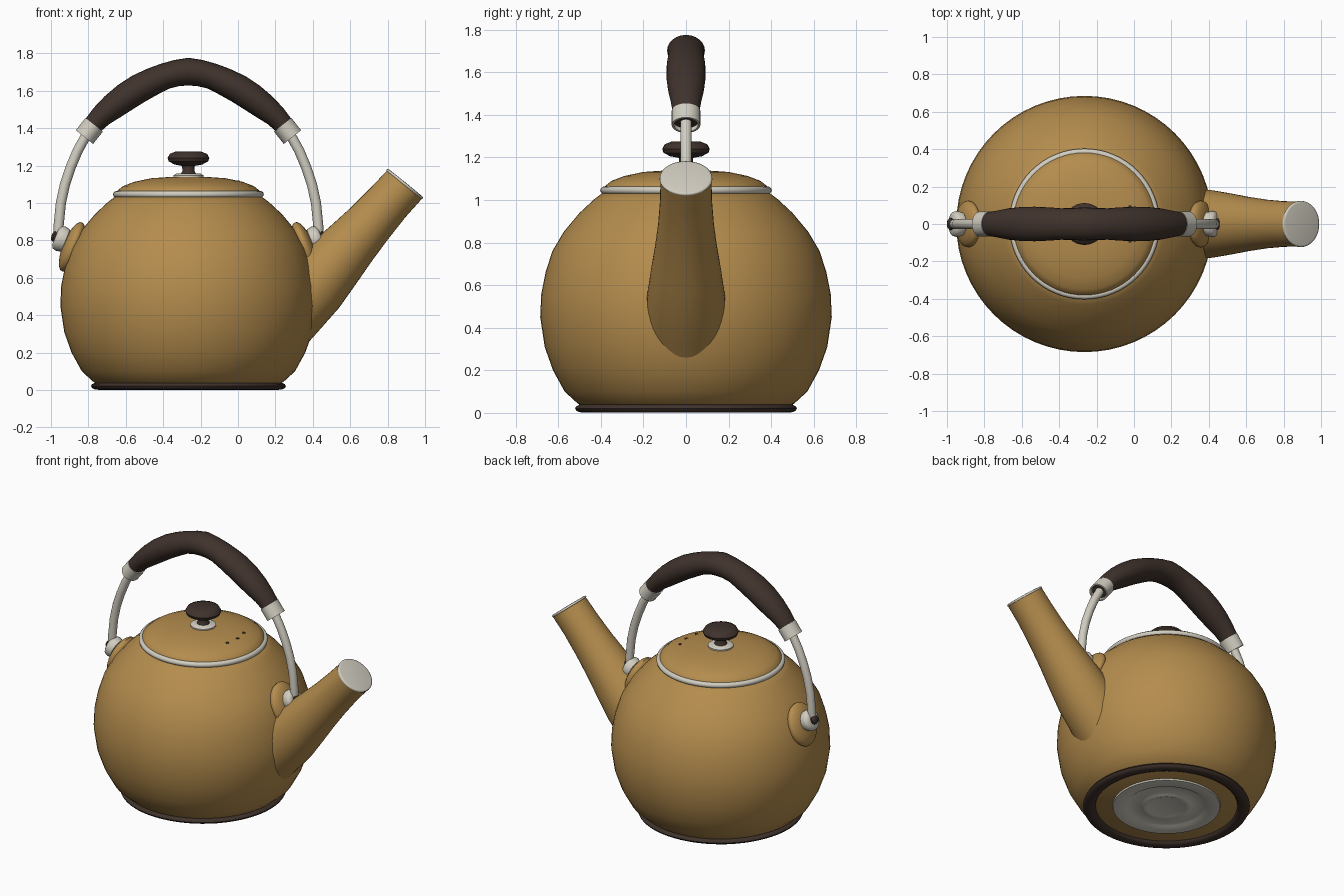
import bpy, bmesh, math
from mathutils import Vector

if "Cube" in bpy.data.objects:
    bpy.data.objects.remove(bpy.data.objects["Cube"])

CX = -0.265   # x of the pot's vertical axis
UP = (0, 1)


def material(name, rgb):
    m = bpy.data.materials.new(name)
    m.use_nodes = True
    m.diffuse_color = (*rgb, 1)
    bsdf = m.node_tree.nodes["Principled BSDF"]
    bsdf.inputs["Base Color"].default_value = (*rgb, 1)
    bsdf.inputs["Roughness"].default_value = 0.5
    return m


OCHRE = material("ochre enamel", (0.46, 0.265, 0.075))
SILVER = material("pale metal", (0.64, 0.61, 0.53))
DARK = material("dark brown", (0.05, 0.032, 0.025))


def loft(name, mat, stations, axis=None, side=1, wide=1.0, segs=32, closed=False, angle=40):
    """Skin circles (x, z, radius) along a path in the XZ plane; x is measured from the pot axis."""
    bm = bmesh.new()
    rings = []
    last = len(stations) - 1
    for i, (x, z, r) in enumerate(stations):
        if axis:
            t = Vector(axis).normalized()
        else:
            a, b = stations[max(i - 1, 0)], stations[min(i + 1, last)]
            t = Vector((b[0] - a[0], b[1] - a[1])).normalized()
        ring = []
        for k in range(segs):
            ang = math.tau * k / segs
            u, v = r * math.cos(ang), r * wide * math.sin(ang)
            ring.append(bm.verts.new((CX + side * (x + t.y * u), v, z - t.x * u)))
        rings.append(ring)
    pairs = list(zip(rings, rings[1:]))
    if closed:
        pairs.append((rings[-1], rings[0]))
    for a, b in pairs:
        for k in range(segs):
            n = (k + 1) % segs
            bm.faces.new((a[k], a[n], b[n], b[k]))
    if not closed:
        for ring, s in ((rings[0], stations[0]), (rings[-1], stations[-1])):
            if s[2] > 0:
                bm.faces.new(ring)
    bmesh.ops.remove_doubles(bm, verts=bm.verts, dist=1e-5)
    bmesh.ops.recalc_face_normals(bm, faces=bm.faces)
    me = bpy.data.meshes.new(name)
    bm.to_mesh(me)
    bm.free()
    me.materials.append(mat)
    me.shade_smooth()
    me.set_sharp_from_angle(angle=math.radians(angle))
    ob = bpy.data.objects.new(name, me)
    bpy.context.collection.objects.link(ob)
    return ob


def lathe(name, mat, profile, **kw):
    """Turn a (radius, z) profile about the pot axis."""
    return loft(name, mat, [(0, z, r) for r, z in profile], axis=UP, **kw)


def oval(r, z, a, b, n=12):
    return [(r + a * math.cos(math.tau * i / n), z + b * math.sin(math.tau * i / n)) for i in range(n)]


# Pot body, base and lid
lathe("body", OCHRE, [(0, .022), (.47, .022), (.51, .045), (.57, .1), (.625, .2), (.664, .31),
                      (.685, .45), (.68, .56), (.66, .66), (.628, .76), (.575, .85),
                      (.5, .94), (.43, 1.005), (.39, 1.035), (0, 1.035)], segs=64)
lathe("base_ring", DARK, oval(.482, .021, .039, .02), segs=64, closed=True)
lathe("bottom_plate", SILVER, [(.34, .03), (.335, .012), (.26, .008), (.245, .018),
                               (.17, .018), (.15, .01), (.135, .006), (.12, .012), (0, .012)], segs=48)
lathe("lid_rim", SILVER, oval(.385, 1.046, .018, .018), segs=64, closed=True)
lathe("lid", OCHRE, [(.385, 1.045), (.38, 1.066), (.35, 1.09), (.29, 1.113), (.2, 1.132),
                     (.1, 1.139), (0, 1.141)], segs=64)

# Lid knob and steam holes
lathe("knob_flange", SILVER, [(.08, 1.13), (.08, 1.148), (.065, 1.157), (0, 1.157)])
lathe("knob", DARK, [(.045, 1.15), (.032, 1.17), (.034, 1.198), (.075, 1.206), (.105, 1.222),
                     (.112, 1.24), (.1, 1.262), (.07, 1.274), (0, 1.274)])
for i in (-1, 0, 1):
    hole = lathe("steam_hole", DARK, [(.012, 1.112), (.012, 1.121), (0, 1.121)], segs=12)
    a = math.radians(20 * i)
    hole.location = (.26 * math.cos(a), .26 * math.sin(a), 0)

# Spout with a metal mouth, whose disc shades softly into its rim
loft("spout", OCHRE, [(.45, .325, .19), (.56, .445, .188), (.665, .555, .182), (.765, .667, .165),
                      (.865, .778, .146), (.965, .888, .131), (1.065, 1.0, .122), (1.157, 1.1, .12)],
     axis=(.63, .777), segs=40)
mouth = [(1.16 + .63 * d, 1.105 + .777 * d, r)
         for d, r in ((-.012, .119), (-.008, .124), (.001, .122), (.003, .112), (.004, 0))]
loft("spout_mouth", SILVER, mouth, axis=(.63, .777), segs=40, angle=120)

# Handle grip: one half of the arch, then its mirror image
half = [(-.545, 1.365, .046), (-.515, 1.41, .052), (-.465, 1.465, .06), (-.405, 1.515, .07), (-.335, 1.567, .076),
        (-.265, 1.612, .077), (-.19, 1.65, .074), (-.125, 1.678, .07), (-.06, 1.695, .071)]
grip = half + [(0, 1.702, .074)] + [(-x, z, r) for x, z, r in reversed(half)]
loft("handle_grip", DARK, grip, wide=1.2, segs=24)

# Handle mounts, repeated at both ends
TILT = (math.cos(math.radians(22)), math.sin(math.radians(22)))


def along(x, z, steps):
    return [(x + TILT[0] * d, z + TILT[1] * d, r) for d, r in steps]


for side, label in ((1, "left"), (-1, "right")):
    loft(label + "_handle_rod", SILVER,
         [(.695, .8, .027), (.694, .88, .027), (.682, 1.0, .027), (.66, 1.1, .027), (.63, 1.19, .027),
          (.592, 1.28, .027), (.545, 1.365, .027), (.515, 1.41, .027)], side=side, segs=16)
    # Open collar wrapped round the grip end
    collar = [(.53 + .62 * d, 1.385 - .785 * d, r)
              for d, r in ((-.042, .05), (-.042, .059), (.042, .059), (.042, .05))]
    loft(label + "_collar", SILVER, collar, axis=(.62, -.785), side=side, wide=1.14, closed=True)
    # Oval enamel lug lying on the body
    lug = [(.05 * math.sin(t), .142 * math.cos(t)) for t in (math.pi * (i / 12 - .5) for i in range(13))]
    loft(label + "_lug", OCHRE, along(.622, .765, lug), axis=TILT, side=side, wide=.88)
    loft(label + "_eyelet", SILVER,
         along(.685, .81, ((-.04, .05), (-.03, .064), (0, .07), (.018, .064), (.028, .048), (.028, 0))),
         axis=TILT, side=side, segs=24)
    loft(label + "_bolt", DARK,
         along(.685, .812, ((.01, .032), (.036, .032), (.045, .024), (.049, 0))),
         axis=TILT, side=side, segs=16)
